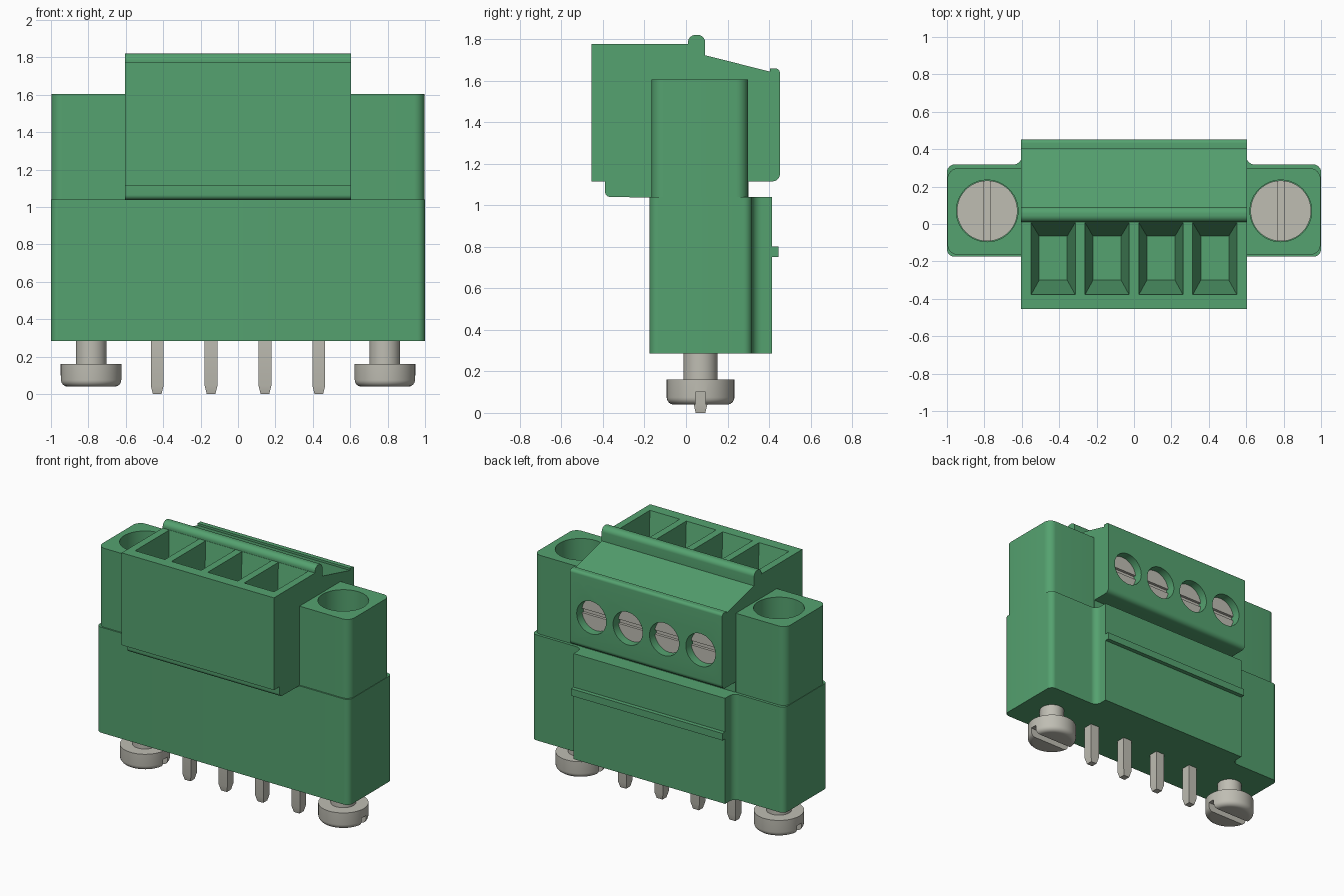
import bpy, bmesh, math
from mathutils import Vector, Matrix

if "Cube" in bpy.data.objects:
    bpy.data.objects.remove(bpy.data.objects["Cube"], do_unlink=True)


def make_material(name, color):
    mat = bpy.data.materials.new(name)
    mat.use_nodes = True
    mat.diffuse_color = color
    mat.node_tree.nodes["Principled BSDF"].inputs["Base Color"].default_value = color
    return mat


GREEN = make_material("green plastic", (0.09, 0.36, 0.16, 1))
METAL = make_material("grey metal", (0.52, 0.51, 0.45, 1))


def loft(name, rings, mat, matrix=Matrix()):
    """Closed solid through rings that share a point count."""
    bm = bmesh.new()
    loops = [[bm.verts.new(matrix @ Vector(p)) for p in ring] for ring in rings]
    for a, b in zip(loops, loops[1:]):
        for i in range(len(a)):
            j = (i + 1) % len(a)
            bm.faces.new((a[i], a[j], b[j], b[i]))
    bm.faces.new(loops[0])
    bm.faces.new(loops[-1])
    bmesh.ops.recalc_face_normals(bm, faces=bm.faces)
    mesh = bpy.data.meshes.new(name)
    bm.to_mesh(mesh)
    bm.free()
    mesh.materials.append(mat)
    obj = bpy.data.objects.new(name, mesh)
    bpy.context.collection.objects.link(obj)
    return obj


def rounded(points, steps=6):
    """Outline from (u, v, radius) corners, each replaced by an arc."""
    out = []
    for i, (u, v, r) in enumerate(points):
        p = Vector((u, v))
        if r == 0:
            out.append(p)
            continue
        a = (Vector(points[i - 1][:2]) - p).normalized()
        b = (Vector(points[(i + 1) % len(points)][:2]) - p).normalized()
        half = a.angle(b) / 2
        center = p + (a + b).normalized() * r / math.sin(half)
        start = p + a * r / math.tan(half) - center
        end = p + b * r / math.tan(half) - center
        for k in range(steps + 1):
            d = start.lerp(end, k / steps).normalized() * r
            out.append(center + d)
    return out


def prism_z(name, outline, z0, z1, mat):
    return loft(name, [[(p[0], p[1], z) for p in outline] for z in (z0, z1)], mat)


def prism_x(name, outline, x0, x1, mat):
    return loft(name, [[(x, p[0], p[1]) for p in outline] for x in (x0, x1)], mat)


def lathe(name, profile, mat, matrix, n=48):
    rings = [[(r * math.cos(math.tau * i / n), r * math.sin(math.tau * i / n), z)
              for i in range(n)] for r, z in profile]
    return loft(name, rings, mat, matrix)


def rect(x, y0, y1, half, z):
    return [(x - half, y0, z), (x + half, y0, z), (x + half, y1, z), (x - half, y1, z)]


def box(name, x0, x1, y0, y1, z0, z1, mat):
    return loft(name, [rect((x0 + x1) / 2, y0, y1, (x1 - x0) / 2, z) for z in (z0, z1)], mat)


def cut(obj, cutters):
    for c in cutters:
        mod = obj.modifiers.new("cut", "BOOLEAN")
        mod.operation = "DIFFERENCE"
        mod.solver = "EXACT"
        mod.object = c
    bpy.context.view_layer.update()
    graph = bpy.context.evaluated_depsgraph_get()
    mesh = bpy.data.meshes.new_from_object(obj.evaluated_get(graph))
    obj.modifiers.clear()
    obj.data = mesh
    for c in cutters:
        bpy.data.objects.remove(c, do_unlink=True)


SCREW_Y = 0.07
PITCH = 0.288
WAYS = [(i - 1.5) * PITCH for i in range(4)]
TO_BACK = Matrix.Rotation(-math.pi / 2, 4, "X")

# Lower socket body with stepped back
half = [(1, -0.175, 0.04), (1, 0.318, 0.04), (0.6, 0.318, 0.045), (0.6, 0.415, 0)]
outline = half + [(-x, y, r) for x, y, r in reversed(half)]
prism_z("socket_body", rounded(outline), 0.285, 1.04, GREEN)
box("latch_rib", -0.6, 0.6, 0.4, 0.445, 0.75, 0.8, GREEN)

# Plug body
side = [(-0.455, 1.775, 0), (0.01, 1.775, 0), (0.01, 1.82, 0.035), (0.092, 1.82, 0.035),
        (0.092, 1.722, 0), (0.405, 1.643, 0), (0.405, 1.658, 0), (0.452, 1.658, 0.02),
        (0.452, 1.115, 0.035), (0.3, 1.115, 0), (0.3, 1.03, 0), (-0.39, 1.04, 0.025),
        (-0.39, 1.115, 0), (-0.455, 1.115, 0)]
plug = prism_x("plug_body", rounded(side), -0.603, 0.603, GREEN)

# Wire funnels and clamp screw holes
cutters = []
for x in WAYS:
    cutters.append(loft("funnel_cutter", [
        rect(x, -0.3, -0.065, 0.075, 1.42),
        rect(x, -0.378, 0.008, 0.118, 1.775),
        rect(x, -0.378, 0.008, 0.118, 1.9)], GREEN))
    cutters.append(lathe("clamp_hole_cutter", [(0.117, 0.375), (0.117, 0.55)], GREEN,
                         Matrix.Translation((x, 0, 1.355)) @ TO_BACK))
cut(plug, cutters)

# Clamp screws with a horizontal slot
for i, x in enumerate(WAYS):
    screw = lathe(f"clamp_screw_{i + 1}", [(0.115, 0.34), (0.115, 0.395)], METAL,
                  Matrix.Translation((x, 0, 1.355)) @ TO_BACK)
    cut(screw, [box("slot_cutter", x - 0.2, x + 0.2, 0.376, 0.5, 1.34, 1.37, METAL)])

# Contact pins with tapered tips
for i, x in enumerate(WAYS):
    loft(f"pin_{i + 1}", [rect(x, SCREW_Y - w, SCREW_Y + w, w, z)
                          for w, z in ((0.023, 0), (0.034, 0.045), (0.034, 0.3))], METAL)

# Flange ears and their screws
for label, s in (("left", 1), ("right", -1)):
    ear_outline = rounded([(s * 0.58, -0.165, 0), (s * 0.997, -0.165, 0.055),
                           (s * 0.997, 0.298, 0.055), (s * 0.58, 0.298, 0)])
    ear = prism_z(f"{label}_ear", ear_outline, 1.03, 1.605, GREEN)
    cx = s * 0.785
    place = Matrix.Translation((cx, SCREW_Y, 0))
    cut(ear, [lathe("ear_hole_cutter", [(0.165, 1.14), (0.165, 1.7)], GREEN, place)])

    top_screw = lathe(f"{label}_flange_screw", [(0.162, 1.13), (0.162, 1.22)], METAL, place)
    cut(top_screw, [box("slot_cutter", cx - 0.018, cx + 0.018, -0.2, 0.4, 1.17, 1.3, METAL)])

    arc = [(0.128 + 0.035 * math.sin(a), 0.075 - 0.035 * math.cos(a))
           for a in (math.pi / 2 * k / 6 for k in range(7))]
    bottom = lathe(f"{label}_mount_screw", arc + [(0.163, 0.16), (0.082, 0.16), (0.082, 0.3)],
                   METAL, place)
    cut(bottom, [box("slot_cutter", cx - 0.3, cx + 0.3, SCREW_Y - 0.025, SCREW_Y + 0.025,
                     -0.1, 0.1, METAL)])

# Smooth the curved faces, keep edges sharp
bpy.ops.object.select_all(action="DESELECT")
for obj in bpy.context.scene.objects:
    if obj.type == "MESH":
        obj.select_set(True)
        bpy.context.view_layer.objects.active = obj
bpy.ops.object.shade_smooth_by_angle(angle=math.radians(30))
